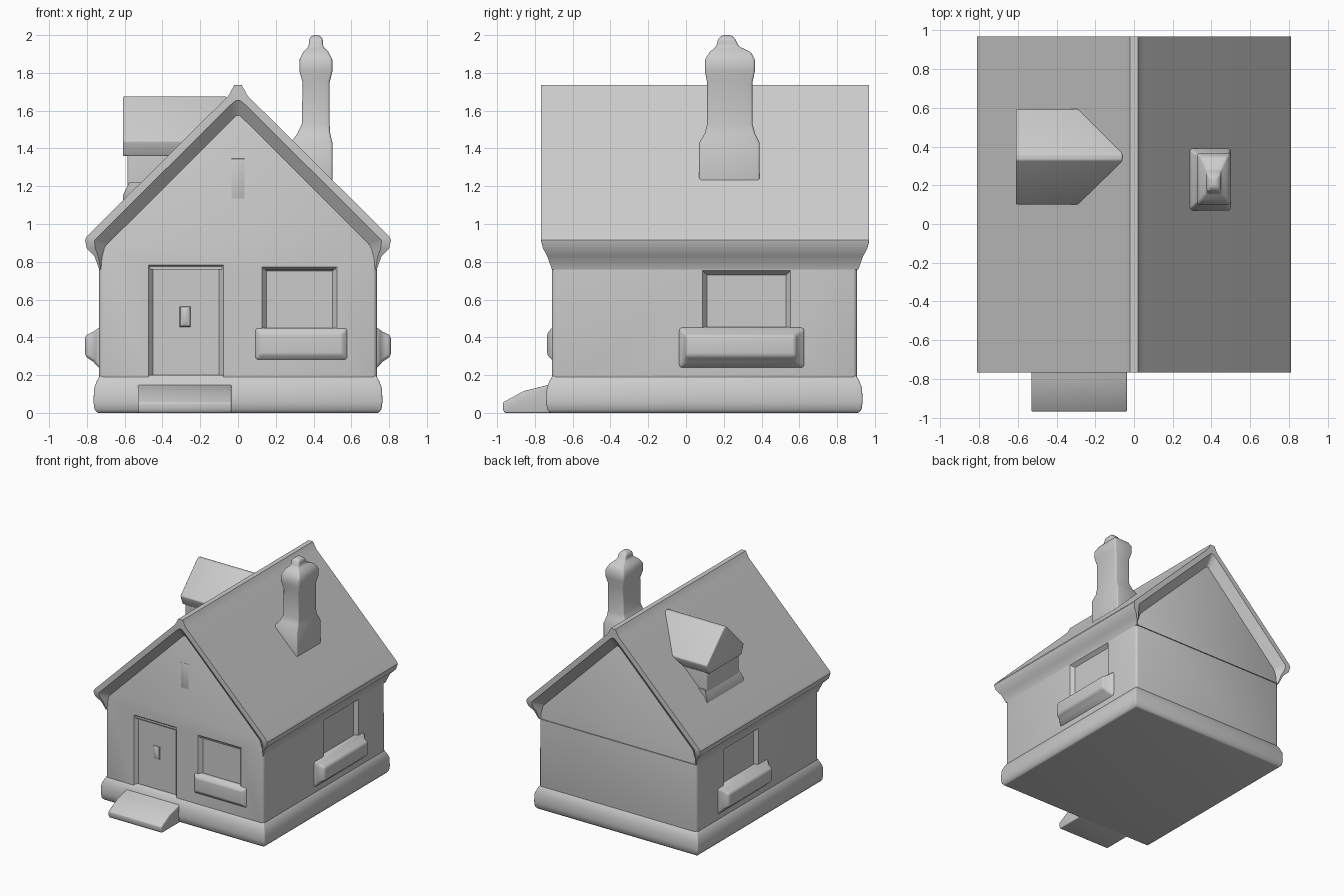
import bpy, bmesh

if "Cube" in bpy.data.objects:
    bpy.data.objects.remove(bpy.data.objects["Cube"])


def finish(ob, bevel=0.0, segs=3):
    bpy.ops.object.select_all(action='DESELECT')
    bpy.context.view_layer.objects.active = ob
    ob.select_set(True)
    if bevel:
        m = ob.modifiers.new("soft_edges", 'BEVEL')
        m.width, m.segments, m.limit_method = bevel, segs, 'ANGLE'
        m.angle_limit = 0.6
        bpy.ops.object.modifier_apply(modifier=m.name)
    bpy.ops.object.shade_smooth_by_angle(angle=0.6)
    return ob


def loft(name, rings, bevel=0.0):
    """Closed solid skinned through rings of 3D points, capped at both ends."""
    bm = bmesh.new()
    vs = [[bm.verts.new(p) for p in r] for r in rings]
    n = len(vs[0])
    for a, b in zip(vs, vs[1:]):
        for i in range(n):
            j = (i + 1) % n
            bm.faces.new((a[i], a[j], b[j], b[i]))
    bm.faces.new(vs[0])
    bm.faces.new(vs[-1])
    bmesh.ops.recalc_face_normals(bm, faces=bm.faces)
    me = bpy.data.meshes.new(name)
    bm.to_mesh(me)
    bm.free()
    ob = bpy.data.objects.new(name, me)
    bpy.context.collection.objects.link(ob)
    return finish(ob, bevel)


def rect(a0, a1, b0, b1, d, axis):
    """Rectangle in the plane where the given axis equals d."""
    pts = [(a0, b0), (a1, b0), (a1, b1), (a0, b1)]
    put = {'x': lambda a, b: (d, a, b), 'y': lambda a, b: (a, d, b),
           'z': lambda a, b: (a, b, d)}[axis]
    return [put(a, b) for a, b in pts]


def grown(box, g, d, axis):
    a0, a1, b0, b1 = box
    return rect(a0 - g, a1 + g, b0 - g, b1 + g, d, axis)


def mirrored(half, ys, flip=False):
    """Full ring from half a cross section (x, z), with a y for each point."""
    pts = [(x, 0.203 - y if flip else y, z) for (x, z), y in zip(half, ys)]
    return pts + [(-x, y, z) for x, y, z in reversed(pts)]


# walls with gables
gable = [(-.735, .05), (.735, .05), (.735, .9), (0, 1.63), (-.735, .9)]
walls = loft("walls", [[(x, y, z) for x, z in gable] for y in (-.71, .905)], 0.02)

# soft recesses for door and windows
cutters = []
for name, box in (("door", (-.45, -.10, .17, .76)), ("front_window", (.15, .50, .43, .75))):
    cutters.append(loft(name + "_cutter", [grown(box, .08, -.79, 'y'), grown(box, .025, -.712, 'y'),
                                           grown(box, 0, -.682, 'y')]))
for s in (-1, 1):
    box = (.11, .53, .40, .73)
    cutters.append(loft("side_window_cutter", [grown(box, .08, s * .8, 'x'), grown(box, .025, s * .737, 'x'),
                                               grown(box, 0, s * .705, 'x')]))
for c in cutters:
    m = walls.modifiers.new("recess", 'BOOLEAN')
    m.operation, m.object, m.solver = 'DIFFERENCE', c, 'EXACT'
    bpy.context.view_layer.objects.active = walls
    bpy.ops.object.modifier_apply(modifier=m.name)
    bpy.data.objects.remove(c)
finish(walls)

# roof with ridge cap, eaves blending into walls, sunken gable ends
outer = [(.02, 1.735), (.05, 1.68), (.80, .935), (.81, .915), (.80, .87), (.76, .83), (.735, .76)]
rim = [(.01, 1.655), (.04, 1.63), (.755, .92), (.76, .91), (.755, .87), (.74, .83), (.728, .76)]
cap = [(.01, 1.56), (.03, 1.54), (.68, .89), (.69, .88), (.70, .86), (.715, .81), (.72, .76)]
y_out = [-.767] * 4 + [-.757, -.735, -.71]
y_cap = [-.70] * 7
loft("roof", [mirrored(cap, y_cap), mirrored(rim, y_out), mirrored(outer, y_out),
              mirrored(outer, y_out, True), mirrored(rim, y_out, True), mirrored(cap, y_cap, True)])

# plinth
base = (-.735, .735, -.71, .905)
loft("plinth", [grown(base, g, z, 'z') for g, z in
                ((.01, 0), (.025, .02), (.03, .06), (.027, .13), (.012, .17), (-.005, .20))], 0.008)

# chimney: flared foot, shaft, bulging crown, pointed top
shaft = [(.33, .50, .07, .39, 1.15), (.28, .50, .07, .39, 1.43), (.315, .488, .10, .365, 1.48),
         (.338, .485, .112, .352, 1.53), (.342, .485, .112, .352, 1.75), (.325, .50, .10, .365, 1.81),
         (.325, .50, .10, .365, 1.87), (.345, .48, .125, .345, 1.91), (.375, .45, .16, .28, 1.94),
         (.375, .45, .17, .26, 1.98), (.395, .43, .19, .24, 2.0)]
loft("chimney", [rect(*r, 'z') for r in shaft], 0.012)

# dormer
droof = [(.33, 1.675), (.36, 1.675), (.595, 1.44), (.585, 1.41), (.56, 1.36),
         (.13, 1.36), (.11, 1.41), (.10, 1.44)]
loft("dormer_roof", [[(x, y, z) for y, z in droof] for x in (-.61, -.06)], 0.008)
dwall = [(.13, 1.0), (.13, 1.42), (.345, 1.6), (.56, 1.42), (.56, 1.0)]
loft("dormer_wall", [[(x, y, z) for y, z in dwall] for x in (-.585, -.2)], 0.01)
loft("dormer_foot", [rect(.10, .59, 1.0, 1.15, -.61, 'x'), rect(.12, .57, 1.0, 1.22, -.575, 'x'),
                     rect(.12, .57, 1.0, 1.22, -.3, 'x')])

# window boxes on both sides
for s, side in ((-1, "left"), (1, "right")):
    loft(side + "_window_box", [rect(*b, s * x, 'x') for b, x in (
        ((-.04, .63, .23, .46), .70), ((-.04, .63, .24, .45), .738), ((-.01, .595, .27, .43), .765),
        ((0, .58, .30, .41), .81))], 0.018)

# front window sill
sill = (.12, .55, .31, .42)
loft("front_sill", [grown(sill, g, y, 'y') for g, y in ((.03, -.67), (.03, -.711), (0, -.735))], 0.01)

# door knob and gable ornament
loft("door_knob", [grown((-.285, -.275, .48, .54), g, y, 'y') for g, y in ((.03, -.67), (.02, -.69), (.0, -.70))])
loft("gable_ornament", [grown((-.01, .01, 1.16, 1.32), g, y, 'y') for g, y in ((.03, -.70), (.025, -.711), (0, -.72))])

# doorstep
step = [(-.69, 0), (-.96, 0), (-.97, .02), (-.97, .055), (-.86, .115), (-.80, .13), (-.76, .14), (-.69, .16)]
loft("doorstep", [[(x, y, z) for y, z in step] for x in (-.53, -.035)], 0.008)
